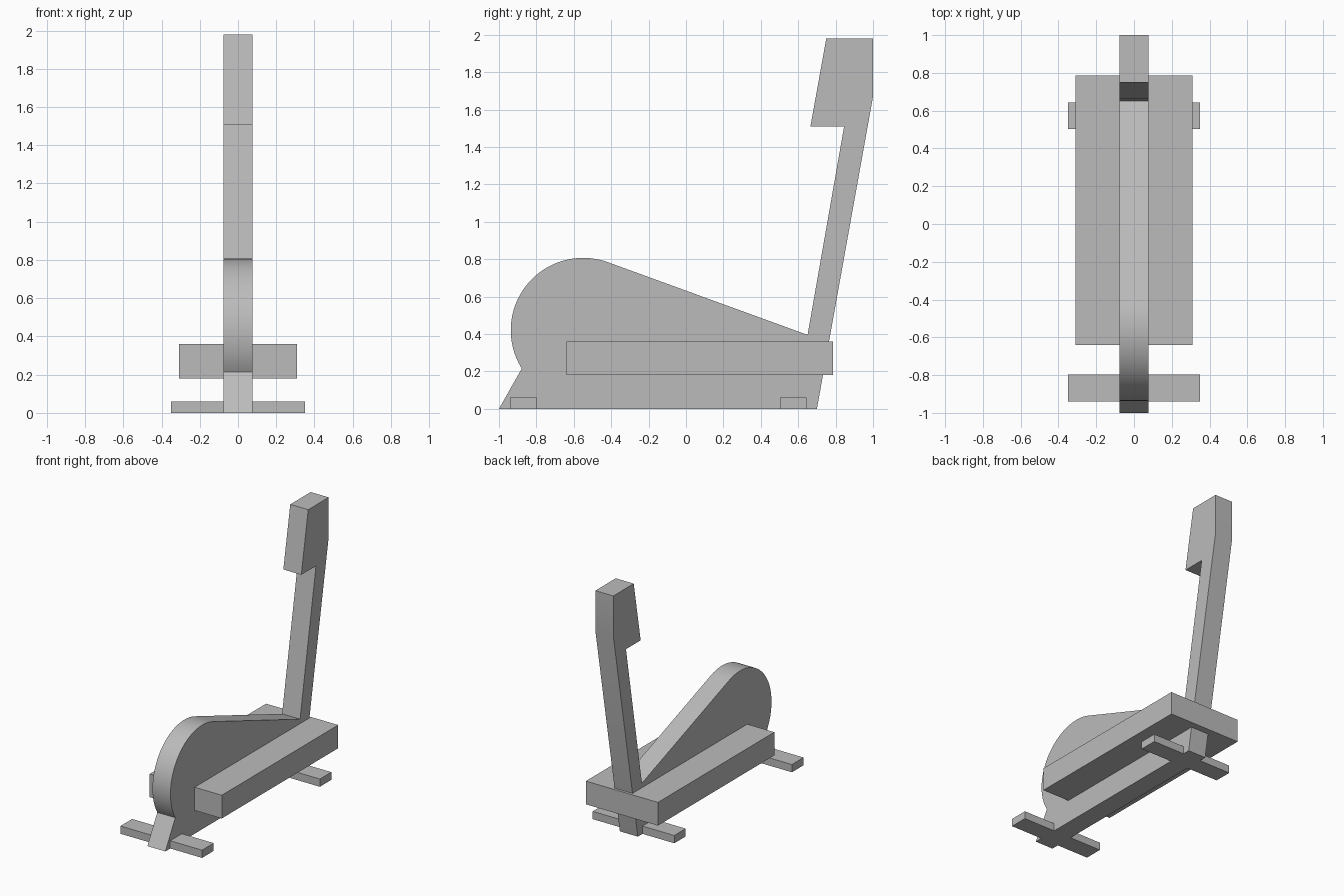
import bpy, bmesh
from math import sin, cos, radians

cube = bpy.data.objects.get("Cube")
if cube:
    bpy.data.objects.remove(cube, do_unlink=True)

GREY = (0.5, 0.5, 0.5, 1)
grey = bpy.data.materials.new("plain grey")
grey.use_nodes = True
grey.diffuse_color = GREY
grey.node_tree.nodes["Principled BSDF"].inputs["Base Color"].default_value = GREY


def extrude_profile(name, profile, half_width):
    """Extrude a side profile of (y, z) points across x."""
    bm = bmesh.new()
    face = bm.faces.new([bm.verts.new((-half_width, y, z)) for y, z in profile])
    result = bmesh.ops.extrude_face_region(bm, geom=[face])
    moved = [v for v in result["geom"] if isinstance(v, bmesh.types.BMVert)]
    bmesh.ops.translate(bm, verts=moved, vec=(2 * half_width, 0, 0))
    bmesh.ops.recalc_face_normals(bm, faces=bm.faces)
    mesh = bpy.data.meshes.new(name)
    bm.to_mesh(mesh)
    bm.free()
    mesh.materials.append(grey)
    obj = bpy.data.objects.new(name, mesh)
    bpy.context.collection.objects.link(obj)
    return obj


def box(name, half_width, y0, y1, z0, z1):
    return extrude_profile(name, [(y0, z0), (y1, z0), (y1, z1), (y0, z1)], half_width)


# Central frame: splayed foot, round flywheel housing, sloping cover, mast and head
RADIUS, STEPS = 0.387, 32
housing = []
for i in range(STEPS + 1):
    a = radians(212 + (70 - 212) * i / STEPS)
    housing.append((-0.55 + RADIUS * cos(a), 0.42 + RADIUS * sin(a)))
mast = [(0.65, 0.395), (0.845, 1.508), (0.665, 1.508), (0.75, 1.98),
        (1.0, 1.98), (1.0, 1.67), (0.70, 0)]
frame = extrude_profile("frame_and_mast", [(-1.0, 0)] + housing + mast, 0.077)

# Smooth the round housing, keep the other edges sharp
bpy.ops.object.select_all(action="DESELECT")
frame.select_set(True)
bpy.context.view_layer.objects.active = frame
bpy.ops.object.shade_smooth_by_angle(angle=radians(30))

# Wide side beam and the two floor bars
box("side_beam", 0.309, -0.64, 0.785, 0.18, 0.36)
box("front_floor_bar", 0.35, -0.94, -0.797, 0, 0.06)
box("rear_floor_bar", 0.35, 0.503, 0.643, 0, 0.06)
